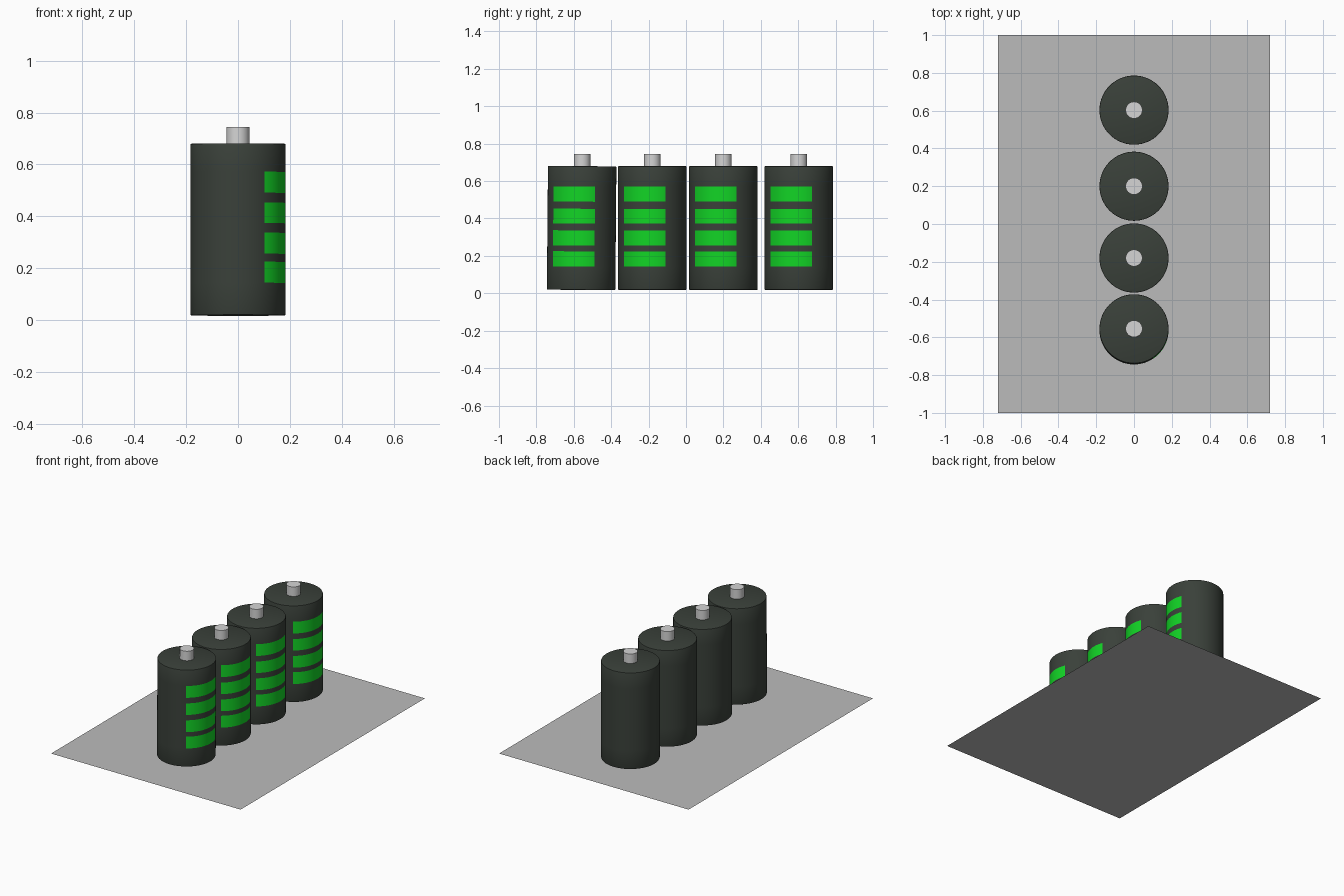
import bpy, bmesh, math
from mathutils import Matrix, Vector

if "Cube" in bpy.data.objects:
    bpy.data.objects.remove(bpy.data.objects["Cube"])

R, Z0, Z1 = 0.183, 0.018, 0.68          # battery casing
PIN_R, PIN_TOP = 0.0445, 0.745          # terminal
BANDS = [(0.143, 0.224), (0.255, 0.336), (0.373, 0.452), (0.490, 0.571)]
ARC = (-56.25, 22.5)                    # angular span of the charge bars
SEGS = 64


def material(name, rgb):
    m = bpy.data.materials.new(name)
    m.diffuse_color = (*rgb, 1)
    m.use_nodes = True
    m.node_tree.nodes["Principled BSDF"].inputs["Base Color"].default_value = m.diffuse_color
    return m


CASE = material("dark casing", (0.042, 0.052, 0.042))
GREEN = material("charge green", (0.006, 0.66, 0.019))
METAL = material("terminal metal", (0.66, 0.66, 0.66))
FLOOR = material("base grey", (0.5, 0.5, 0.5))


def finish(bm, name, mats, smooth=True):
    mesh = bpy.data.meshes.new(name)
    bm.to_mesh(mesh)
    bm.free()
    for m in mats:
        mesh.materials.append(m)
    ob = bpy.data.objects.new(name, mesh)
    bpy.context.collection.objects.link(ob)
    if smooth:
        bpy.ops.object.select_all(action='DESELECT')
        ob.select_set(True)
        bpy.context.view_layer.objects.active = ob
        bpy.ops.object.shade_smooth_by_angle(angle=math.radians(30))
    return ob


def cylinder(r, z0, z1, segs):
    bm = bmesh.new()
    bmesh.ops.create_cone(bm, cap_ends=True, segments=segs, radius1=r, radius2=r,
                          depth=z1 - z0, matrix=Matrix.Translation((0, 0, (z0 + z1) / 2)))
    return bm


def battery(n, y, tilt):
    place = Matrix.Translation((0, y, 0)) @ Matrix.Rotation(math.radians(tilt), 4, 'X')
    # casing, with rings cut at the bar heights
    bm = cylinder(R, Z0, Z1, SEGS)
    for z in [z for band in BANDS for z in band]:
        bmesh.ops.bisect_plane(bm, geom=bm.verts[:] + bm.edges[:] + bm.faces[:],
                               plane_co=(0, 0, z), plane_no=(0, 0, 1))
    # small rounding of the rims
    rims = [e for e in bm.edges if any(len(f.verts) > 4 for f in e.link_faces)]
    bmesh.ops.bevel(bm, geom=rims, offset=0.004, segments=2, affect='EDGES', profile=0.5)
    bm.normal_update()
    # green charge bars by height and direction
    for f in bm.faces:
        c = f.calc_center_median()
        a = math.degrees(math.atan2(c.y, c.x))
        side = abs(f.normal.z) < 0.1
        if side and ARC[0] < a < ARC[1] and any(lo < c.z < hi for lo, hi in BANDS):
            f.material_index = 1
    finish(bm, f"battery_casing_{n}", [CASE, GREEN]).matrix_world = place
    # positive terminal
    bm = cylinder(PIN_R, Z1 - 0.005, PIN_TOP, 32)
    finish(bm, f"battery_terminal_{n}", [METAL]).matrix_world = place


# row of four batteries, the front one leaning very slightly
for i, (y, tilt) in enumerate([(-0.561, -0.5), (-0.18, 0), (0.2, 0), (0.603, 0)], 1):
    battery(i, y, tilt)

# thin base sheet
bm = bmesh.new()
bmesh.ops.create_grid(bm, x_segments=1, y_segments=1, size=1)
bmesh.ops.scale(bm, vec=Vector((0.72, 1, 1)), verts=bm.verts)
finish(bm, "base_sheet", [FLOOR], smooth=False)
